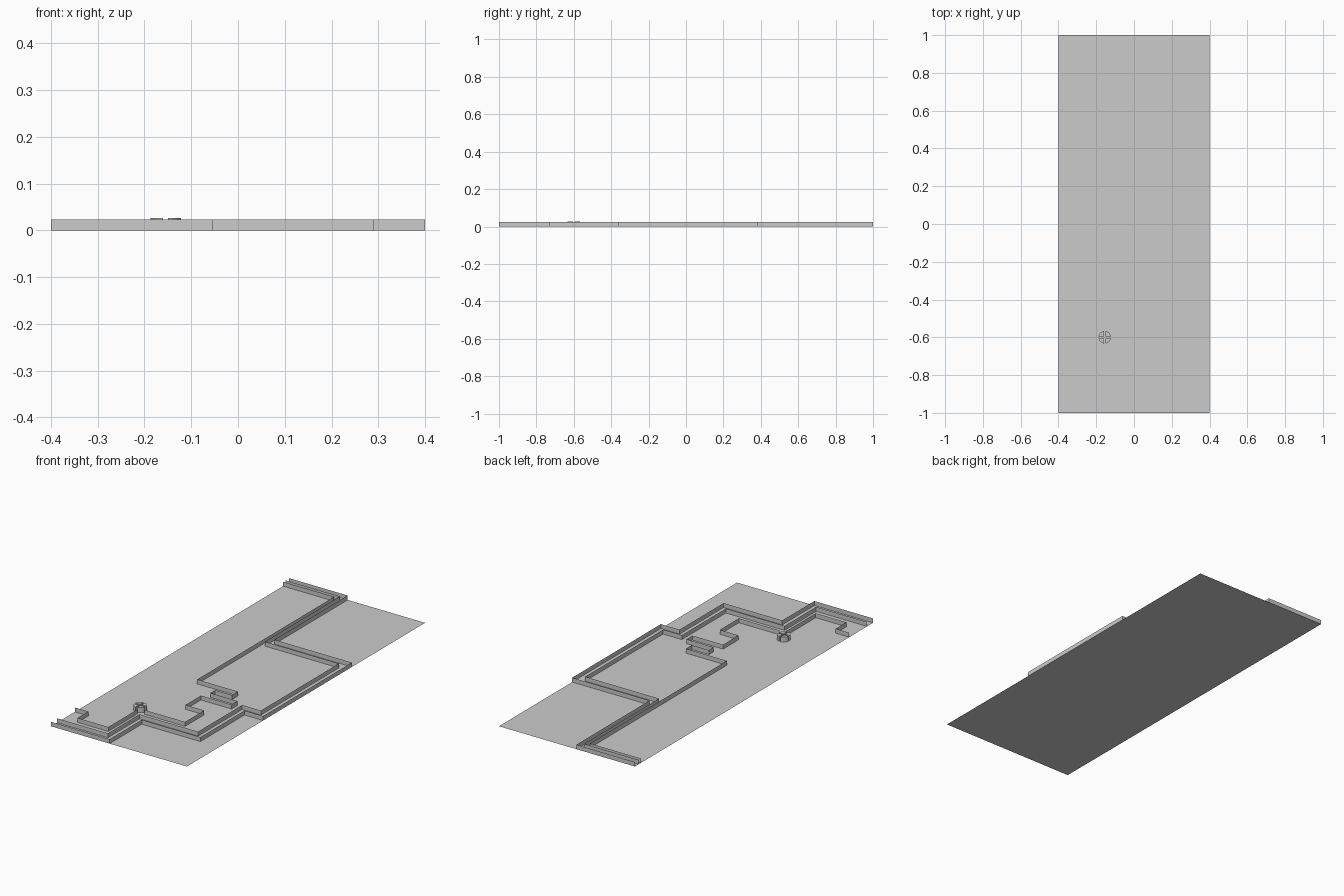
import bpy, bmesh, math

if "Cube" in bpy.data.objects:
    bpy.data.objects.remove(bpy.data.objects["Cube"])

H = 0.0235  # wall height


def make_object(name, bm):
    mesh = bpy.data.meshes.new(name)
    bm.to_mesh(mesh)
    bm.free()
    ob = bpy.data.objects.new(name, mesh)
    bpy.context.collection.objects.link(ob)
    return ob


def wall(name, path, height=H):
    """Thin vertical strip following a floor-plan path."""
    bm = bmesh.new()
    low = [bm.verts.new((x, y, 0)) for x, y in path]
    top = [bm.verts.new((x, y, height)) for x, y in path]
    for i in range(len(path) - 1):
        bm.faces.new((low[i], low[i + 1], top[i + 1], top[i]))
    return make_object(name, bm)


def prism(name, outline, z0, z1):
    bm = bmesh.new()
    face = bm.faces.new([bm.verts.new((x, y, z0)) for x, y in outline])
    ext = bmesh.ops.extrude_face_region(bm, geom=[face])
    verts = [g for g in ext["geom"] if isinstance(g, bmesh.types.BMVert)]
    bmesh.ops.translate(bm, verts=verts, vec=(0, 0, z1 - z0))
    bmesh.ops.recalc_face_normals(bm, faces=bm.faces)
    return make_object(name, bm)


# flat floor sheet
bm = bmesh.new()
bm.faces.new([bm.verts.new((x, y, 0)) for x, y in
              ((-.4, -1), (.4, -1), (.4, 1), (-.4, 1))])
make_object("floor", bm)

# outer boundary wall
wall("outer_wall", [(-.4, -1), (-.055, -1), (-.055, -.73), (.29, -.73),
                    (.29, -.36), (.4, -.36), (.4, .385), (-.055, .385),
                    (-.055, 1), (-.4, 1)])

# parallel wall just inside the boundary
wall("middle_wall", [(-.4, -.95), (-.1, -.95), (-.1, -.685), (.245, -.685),
                     (.245, -.315), (.355, -.315), (.355, .34), (-.08, .34),
                     (-.08, .97), (-.4, .97)])

# winding inner wall
wall("inner_wall_north", [(-.4, .95), (-.1, .95), (-.1, -.2), (.14, -.2),
                          (.14, -.25), (.04, -.25), (.04, -.29), (.2, -.29),
                          (.2, -.34), (.02, -.34), (.02, -.47), (.13, -.47),
                          (.13, -.63), (-.11, -.63)])
wall("inner_wall_south", [(-.14, -.645), (-.14, -.89), (-.32, -.89),
                          (-.32, -.8), (-.4, -.8)])

# round pillar split into four quarter sectors
cx, cy, r, gap = -.155, -.6, .033, .005
for q in range(4):
    a0 = q * math.pi / 2
    mid = a0 + math.pi / 4
    d = math.asin(gap / r)
    pts = [(cx + gap * 1.414 * math.cos(mid), cy + gap * 1.414 * math.sin(mid))]
    for i in range(7):
        a = a0 + d + (math.pi / 2 - 2 * d) * i / 6
        pts.append((cx + r * math.cos(a), cy + r * math.sin(a)))
    prism(f"pillar_quarter_{q + 1}", pts, 0, .0265)
